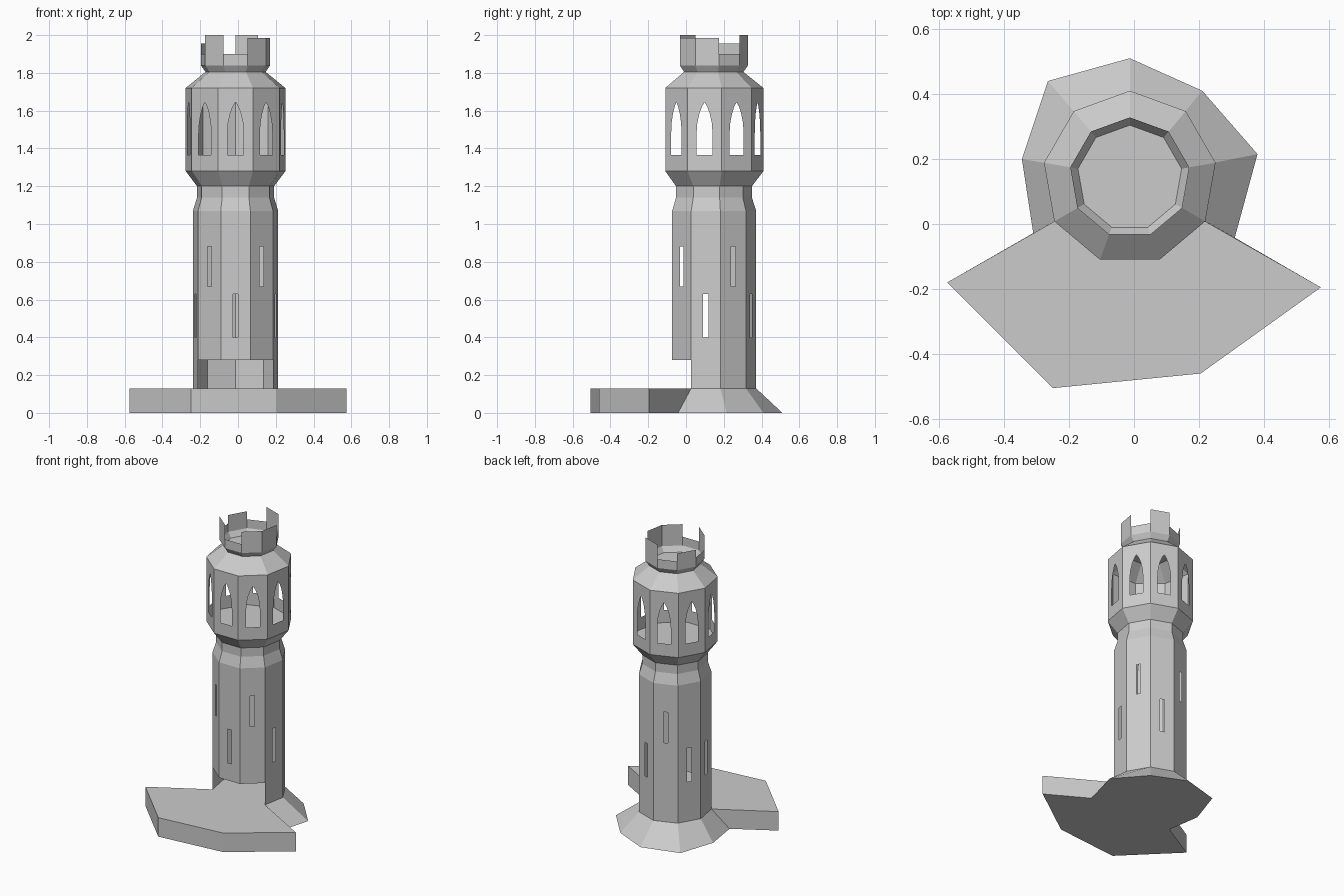
import bpy
from math import cos, sin, radians

if "Cube" in bpy.data.objects:
    bpy.data.objects.remove(bpy.data.objects["Cube"])

CX, CY, N = -0.013, 0.142, 9


def corner(i, r, z):
    # corner i of the nine-sided tower; 0 is the back corner, counter-clockwise
    a = radians(90 + 40 * i)
    return (CX + r * cos(a), CY + r * sin(a), z)


def make(name, polys):
    # object from polygons given as point lists, shared points welded
    index, verts, faces = {}, [], []
    for poly in polys:
        face = []
        for p in poly:
            k = tuple(round(c, 5) for c in p)
            if k not in index:
                index[k] = len(verts)
                verts.append(k)
            face.append(index[k])
        faces.append(face)
    me = bpy.data.meshes.new(name)
    me.from_pydata(verts, [], faces)
    me.update()
    ob = bpy.data.objects.new(name, me)
    bpy.context.collection.objects.link(ob)
    return ob


def band(i, r0, z0, r1, z1):
    return [corner(i, r0, z0), corner(i + 1, r0, z0),
            corner(i + 1, r1, z1), corner(i, r1, z1)]


def lathe(profile):
    return [band(i, *a, *b) for a, b in zip(profile, profile[1:]) for i in range(N)]


def disc(r, z):
    return [corner(i, r, z) for i in range(N)]


def holed_panel(i, r, z0, z1, half):
    # flat wall panel with a symmetric opening; half = (half width, z) going up
    a, b = corner(i, r, 0), corner(i + 1, r, 0)
    length = 2 * r * sin(radians(20))

    def at(u, z):
        t = 0.5 + u / length
        return (a[0] + (b[0] - a[0]) * t, a[1] + (b[1] - a[1]) * t, z)
    w = length / 2
    left = [(-w, z0), (0, z0), (0, half[0][1])] + [(-u, z) for u, z in half]
    left += [(0, z1), (-w, z1)] if half[-1][0] == 0 else [(0, half[-1][1]), (0, z1), (-w, z1)]
    right = [(-u, z) for u, z in reversed(left)]
    return [[at(*p) for p in left], [at(*p) for p in right]]


# base: forecourt slab in front joined to the flared foot behind
court = [(-0.575, -0.18), (-0.25, -0.505), (0.205, -0.46), (0.575, -0.195)]
foot = [(0.31, -0.042), (0.38, 0.215), (0.21, 0.41), (CX, 0.51),
        (-0.265, 0.44), (-0.345, 0.2), (-0.31, -0.028)]
bottom = [(x, y, 0) for x, y in court + foot]
top = [(x, y, 0.13) for x, y in court]
top += [corner(i, 0.229, 0.13) for i in (6, 7, 8, 0, 1, 2, 3)]
n = len(top)
base = [top, bottom[::-1]]
base += [[bottom[i], bottom[(i + 1) % n], top[(i + 1) % n], top[i]] for i in range(n)]
make("base", base)

# shaft: slit windows on every side, front three sides open at the bottom
shaft = []
for i in range(N):
    lo, hi = (0.67, 0.88) if i in (0, 3, 5, 7) else (0.40, 0.63)
    z0 = 0.28 if i in (3, 4, 5) else 0.13
    shaft += holed_panel(i, 0.229, z0, 1.07, [(0.014, lo), (0.014, hi)])
make("shaft", shaft)

# neck and corbel under the belfry
make("neck", lathe([(0.229, 1.07), (0.207, 1.14), (0.207, 1.20), (0.268, 1.28)]))

# belfry: pointed arch window on every side
arch = [(0.043, 1.365), (0.043, 1.48), (0.039, 1.535), (0.028, 1.585),
        (0.014, 1.622), (0, 1.645)]
belfry = []
for i in range(N):
    belfry += holed_panel(i, 0.268, 1.28, 1.72, arch)
make("belfry", belfry)
make("belfry_floor", [disc(0.268, 1.28)])

# roof slope, crown lip and the walkway inside it
make("roof", lathe([(0.268, 1.72), (0.162, 1.805), (0.186, 1.84)]) + [disc(0.162, 1.805)])

# broken battlements, one height per side
heights = [1.90, 1.955, 1.90, 2.0, 1.90, 1.985, 1.985, 1.90, 2.0]
make("battlements", [band(i, 0.186, 1.84, 0.186, h) for i, h in enumerate(heights)])
